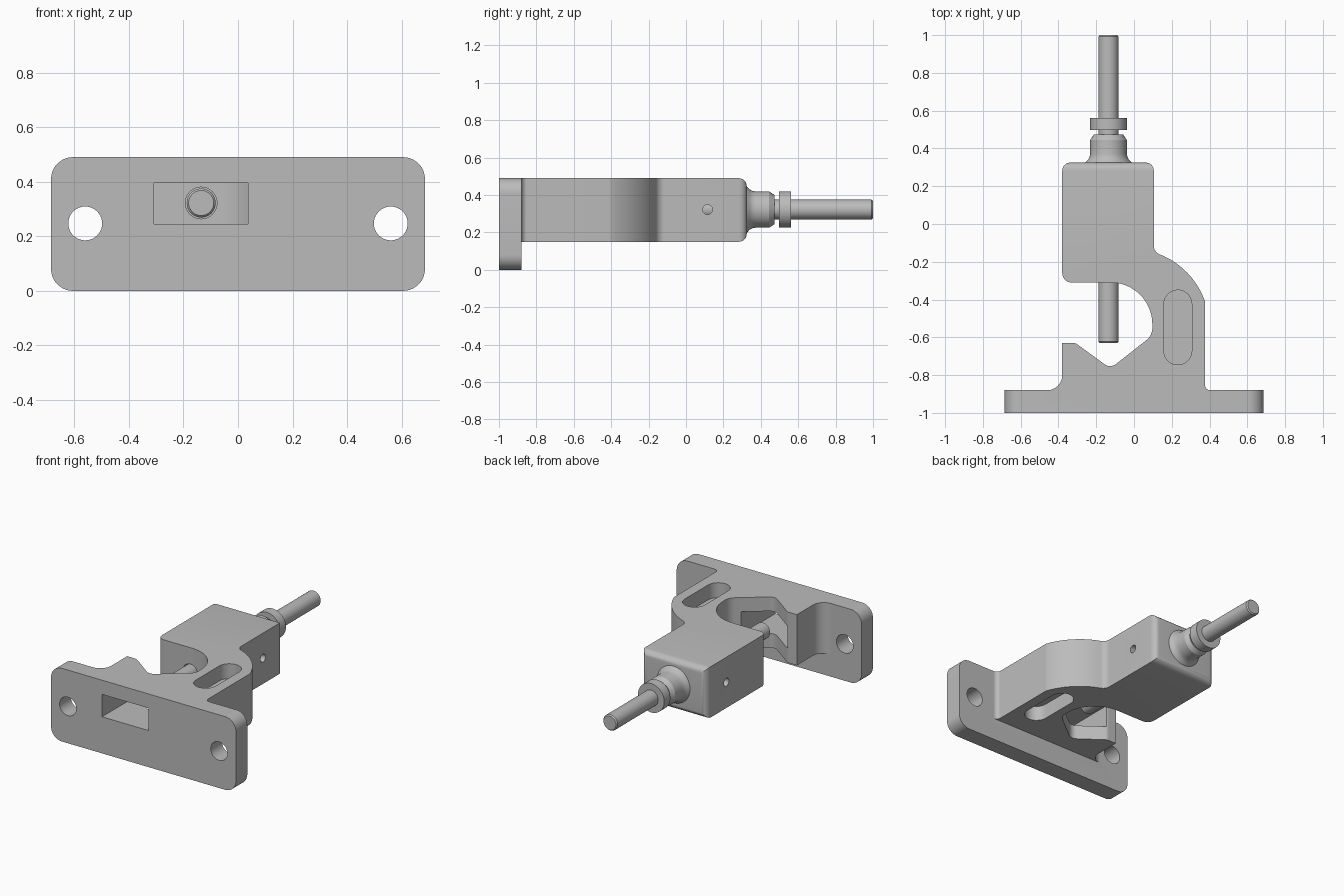
import bpy, bmesh, math
from mathutils import Vector, Matrix

cube = bpy.data.objects.get("Cube")
if cube:
    bpy.data.objects.remove(cube, do_unlink=True)

gray = bpy.data.materials.new("machined gray")
gray.use_nodes = True
gray.diffuse_color = (0.5, 0.5, 0.5, 1)
gray.node_tree.nodes["Principled BSDF"].inputs["Base Color"].default_value = (0.5, 0.5, 0.5, 1)


def finish(bm, name):
    bmesh.ops.remove_doubles(bm, verts=bm.verts, dist=0.0005)
    bmesh.ops.recalc_face_normals(bm, faces=bm.faces)
    mesh = bpy.data.meshes.new(name)
    bm.to_mesh(mesh)
    bm.free()
    mesh.materials.append(gray)
    obj = bpy.data.objects.new(name, mesh)
    bpy.context.collection.objects.link(obj)
    return obj


def activate(obj):
    bpy.ops.object.select_all(action='DESELECT')
    obj.select_set(True)
    bpy.context.view_layer.objects.active = obj


def rounded(corners):
    """Outline with each (x, y, radius) corner replaced by a tangent arc."""
    out = []
    for i, (x, y, r) in enumerate(corners):
        p = Vector((x, y))
        if r == 0:
            out.append(p)
            continue
        a = (Vector(corners[i - 1][:2]) - p).normalized()
        b = (Vector(corners[(i + 1) % len(corners)][:2]) - p).normalized()
        half = a.angle(b) / 2
        center = p + (a + b).normalized() * r / math.sin(half)
        start = p + a * r / math.tan(half) - center
        end = p + b * r / math.tan(half) - center
        steps = 12
        for k in range(steps + 1):
            t = k / steps
            ang = start.angle(end)
            v = (start * math.sin((1 - t) * ang) + end * math.sin(t * ang)) / math.sin(ang)
            out.append(center + v)
    return out


def prism(points, low, high, axis='Z'):
    """Extrude an outline along z, or along y with the outline in xz."""
    bm = bmesh.new()
    def place(p, h):
        return (p[0], p[1], h) if axis == 'Z' else (p[0], h, p[1])
    face = bm.faces.new([bm.verts.new(place(p, low)) for p in points])
    ext = bmesh.ops.extrude_face_region(bm, geom=[face])
    move = Vector(place((0, 0), high - low))
    bmesh.ops.translate(bm, vec=move, verts=[v for v in ext["geom"] if isinstance(v, bmesh.types.BMVert)])
    return bm


def box_outline(x0, x1, y0, y1, r=0):
    return rounded([(x0, y0, r), (x1, y0, r), (x1, y1, r), (x0, y1, r)])


def cylinder(radius, length, axis, center):
    bm = bmesh.new()
    rot = Matrix.Rotation(math.pi / 2, 4, 'X' if axis == 'Y' else 'Y')
    bmesh.ops.create_cone(bm, cap_ends=True, segments=40, radius1=radius, radius2=radius,
                          depth=length, matrix=Matrix.Translation(center) @ rot)
    return bm


def boolean(target, bm, operation='DIFFERENCE'):
    tool = finish(bm, "helper")
    tool.hide_render = True
    activate(target)
    mod = target.modifiers.new("boolean", 'BOOLEAN')
    mod.operation, mod.solver, mod.object = operation, 'EXACT', tool
    bpy.ops.object.modifier_apply(modifier=mod.name)
    bpy.data.objects.remove(tool, do_unlink=True)


def smooth(obj):
    activate(obj)
    bpy.ops.object.shade_smooth_by_angle(angle=math.radians(28))


ROD_X, ROD_Z = -0.135, 0.322


def lathe(name, profile):
    """Spin (y, radius) points about the rod axis."""
    bm = bmesh.new()
    verts = [bm.verts.new((ROD_X + r, y, ROD_Z)) for y, r in profile]
    edges = [bm.edges.new(pair) for pair in zip(verts, verts[1:])]
    bmesh.ops.spin(bm, geom=verts + edges, cent=(ROD_X, 0, ROD_Z), axis=(0, 1, 0),
                   angle=math.tau, steps=48)
    smooth(finish(bm, name))


# Clamp body: lower jaw with a V notch, curved arm and upper block
arm = [(-0.02 + 0.42 * math.cos(math.radians(a)), -0.55 + 0.42 * math.sin(math.radians(a)), 0)
       for a in range(64, 19, -4)]
outline = [(-0.47, -0.95, 0), (-0.47, -0.88, 0), (-0.38, -0.88, 0.08), (-0.38, -0.63, 0),
           (-0.31, -0.63, 0.04), (-0.125, -0.765, 0.05), (0.097, -0.59, 0.08),
           (0.097, -0.31, 0.22), (-0.38, -0.31, 0.05), (-0.38, 0.325, 0),
           (0.105, 0.325, 0), (0.105, -0.149, 0.05), (0.16, -0.171, 0)]
outline += arm[1:] + [(0.375, -0.41, 0), (0.375, -0.88, 0.03), (0.42, -0.88, 0), (0.42, -0.95, 0)]
bm = prism(rounded(outline), 0.15, 0.49)
back = [e for e in bm.edges if all(v.co.y > 0.32 for v in e.verts)]
bmesh.ops.bevel(bm, geom=back, offset=0.042, segments=6, profile=0.5, affect='EDGES')
body = finish(bm, "clamp_body")

# Mounting plate joined to the body
boolean(body, prism(box_outline(-0.685, 0.685, 0, 0.49, 0.08), -1, -0.88, 'Y'), 'UNION')

# Plate holes, jaw window, side pin hole and rod bore
for side in (-1, 1):
    boolean(body, cylinder(0.062, 0.4, 'Y', (side * 0.56, -0.94, 0.247)))
boolean(body, prism(box_outline(-0.307, 0.037, 0.245, 0.395), -1.1, -0.5, 'Y'))
boolean(body, cylinder(0.026, 1, 'X', (-0.1, 0.115, 0.322)))
boolean(body, cylinder(0.058, 0.8, 'Y', (ROD_X, 0, ROD_Z)))

# Rounded pockets on both sides of the arm
for low, high in ((0.1, 0.25), (0.39, 0.6)):
    boolean(body, prism(box_outline(0.158, 0.306, -0.745, -0.35, 0.0739), low, high))
smooth(body)

# Neck, lock ring and clamping rod
lathe("neck", [(0.31, 0.05), (0.315, 0.128), (0.328, 0.121), (0.34, 0.108), (0.355, 0.1),
               (0.372, 0.097), (0.445, 0.097), (0.473, 0.078), (0.473, 0.05)])
lathe("lock_ring", [(0.497, 0.05), (0.497, 0.097), (0.562, 0.097), (0.562, 0.05)])
lathe("clamping_rod", [(-0.63, 0), (-0.63, 0.046), (-0.622, 0.053), (0.992, 0.053), (1, 0.046), (1, 0)])
